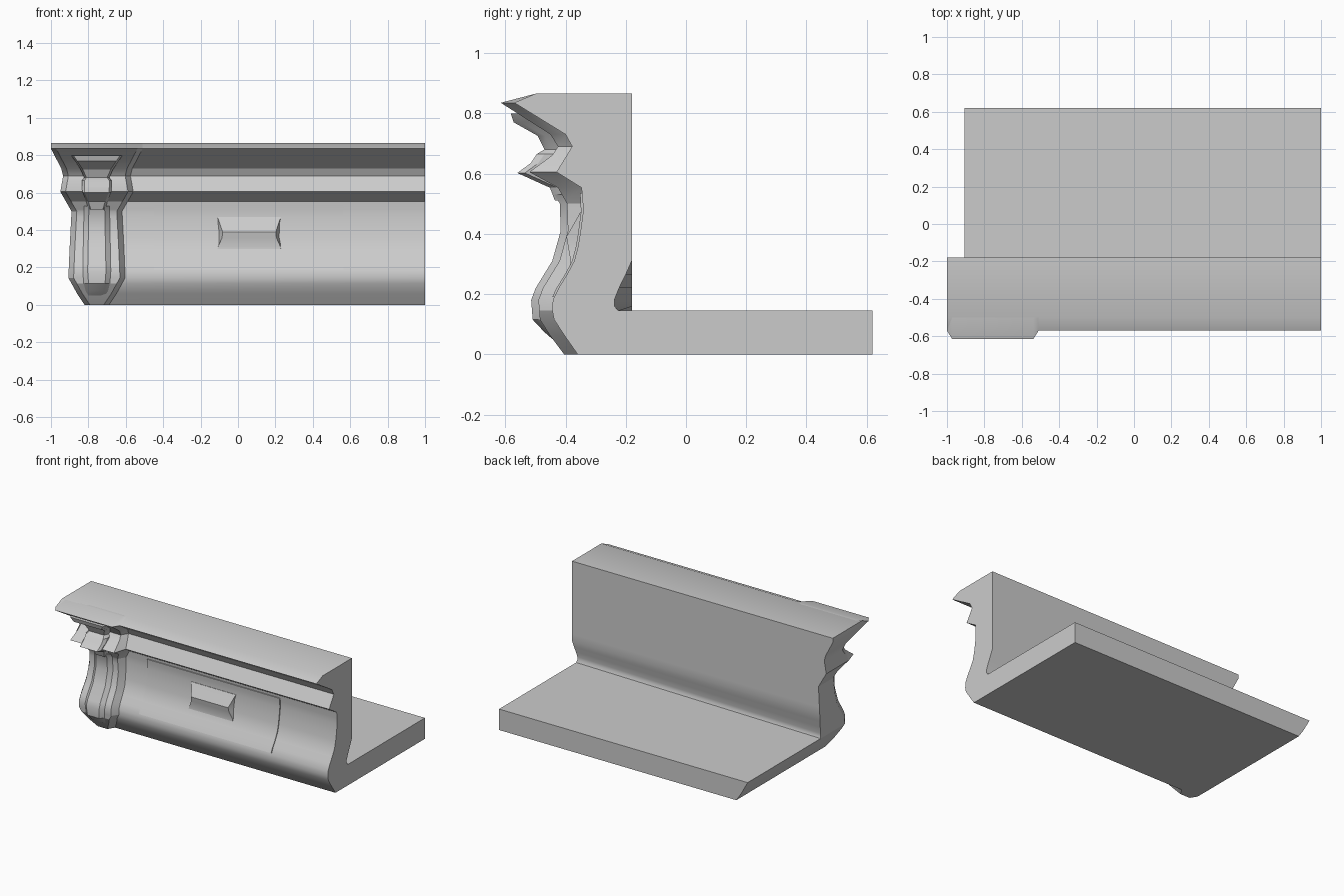
import bpy, bmesh, math

if "Cube" in bpy.data.objects:
    bpy.data.objects.remove(bpy.data.objects["Cube"])

# Profiles: (z, value)
FRONT = [(0, -.36), (.06, -.402), (.115, -.438), (.145, -.444), (.18, -.442), (.22, -.423),
         (.265, -.395), (.31, -.371), (.36, -.358), (.41, -.35), (.47, -.342), (.51, -.343),
         (.553, -.347), (.605, -.43), (.69, -.378), (.73, -.4), (.835, -.57), (.865, -.5)]
LEFT = [(0, -.82), (.06, -.86), (.145, -.907), (.31, -.9), (.5, -.89), (.553, -.92),
        (.605, -.95), (.69, -.935), (.73, -.945), (.835, -1), (.865, -1)]
UNDERCUT = [(.145, -.225), (.16, -.238), (.18, -.238), (.22, -.222), (.265, -.2), (.31, -.18), (.865, -.18)]
PILASTER = [(0, -.405), (.06, -.45), (.115, -.485), (.18, -.49), (.22, -.475), (.31, -.42),
            (.41, -.392), (.5, -.395), (.553, -.425), (.605, -.52), (.66, -.445), (.69, -.425),
            (.73, -.45), (.835, -.615), (.865, -.5)]
CX = -.755


def at(table, z):
    if z <= table[0][0]:
        return table[0][1]
    for (a, va), (b, vb) in zip(table, table[1:]):
        if z <= b:
            return va + (vb - va) * (z - a) / (b - a)
    return table[-1][1]


def levels(lo, hi, *tables):
    zs = {lo, hi} | {z for t in tables for z, _ in t if lo < z < hi}
    return sorted(zs)


def loft(name, rings, angle=28):
    bm = bmesh.new()
    vs = [[bm.verts.new(p) for p in r] for r in rings]
    n = len(rings[0])
    for a, b in zip(vs, vs[1:]):
        for i in range(n):
            j = (i + 1) % n
            bm.faces.new((a[i], a[j], b[j], b[i]))
    bm.faces.new(vs[0][::-1])
    bm.faces.new(vs[-1])
    bmesh.ops.remove_doubles(bm, verts=bm.verts, dist=1e-5)
    bmesh.ops.recalc_face_normals(bm, faces=bm.faces)
    me = bpy.data.meshes.new(name)
    bm.to_mesh(me)
    bm.free()
    ob = bpy.data.objects.new(name, me)
    bpy.context.collection.objects.link(ob)
    bpy.ops.object.select_all(action='DESELECT')
    ob.select_set(True)
    bpy.context.view_layer.objects.active = ob
    bpy.ops.object.shade_smooth_by_angle(angle=math.radians(angle))
    return ob


# Moulded wall with base slab; the undercut fades out towards the left end
def body_ring(z, back_l, back_r):
    f, x = at(FRONT, z), at(LEFT, z)
    return [(x, f, z), (1, f, z), (1, back_r, z), (x, back_l, z)]


rings = []
for z in levels(0, .865, FRONT, LEFT, UNDERCUT):
    if z <= .145:
        rings.append(body_ring(z, .62, .62))
    if z >= .145:
        rings.append(body_ring(z, -.18, at(UNDERCUT, z)))
loft("moulded_wall_and_base", rings)

# Pilaster at the left end, following the moulding
rings = []
for z in levels(0, .865, FRONT, LEFT, PILASTER):
    f, o, w = at(FRONT, z), at(PILASTER, z), CX - at(LEFT, z)
    v = w - .028
    rings.append([(CX - w, f, z), (CX - v, o, z), (CX + v, o, z), (CX + w, f, z),
                  (CX + v, f + .02, z), (CX - v, f + .02, z)])
loft("pilaster", rings)

# Raised strip on the pilaster shaft
STRIP_W = [(.05, .045), (.075, .06), (.115, .07), (.18, .075), (.53, .068)]
rings = []
for z in levels(.05, .53, PILASTER, STRIP_W):
    o, w = at(PILASTER, z), at(STRIP_W, z)
    d = .024 * min(1, (z - .05) / .05)
    v = w - .026
    rings.append([(CX - w, o, z), (CX - v, o - d, z), (CX + v, o - d, z), (CX + w, o, z),
                  (CX + w, o + .02, z), (CX - w, o + .02, z)])
loft("pilaster_strip", rings)

# Flared bracket with keystone drop
BRACKET = [(.51, .032, -.435), (.553, .045, -.452), (.602, .065, -.56), (.635, .067, -.515),
           (.665, .067, -.495), (.68, .055, -.47), (.725, .075, -.492), (.77, .105, -.572),
           (.80, .125, -.582)]
rings = []
for z, w, y in BRACKET:
    rings.append([(CX - w - .012, y + .025, z), (CX - w, y, z), (CX + w, y, z),
                  (CX + w + .012, y + .025, z), (CX + w + .012, -.38, z), (CX - w - .012, -.38, z)])
loft("bracket", rings)

# Thin panel hugging the curved face
rings = []
for z in levels(.19, .535, FRONT):
    f = at(FRONT, z)
    rings.append([(-.45, f - .007, z), (.565, f - .007, z), (.565, f + .01, z), (-.45, f + .01, z)])
loft("thin_panel", rings)

# Wedge-shaped boss in the panel
rings = []
for z, y, inset in [(.295, -.385, 0), (.31, -.383, .003), (.36, -.392, .025),
                    (.39, -.397, .028), (.455, -.36, .006), (.47, -.352, 0)]:
    back = at(FRONT, z) + .01
    rings.append([(-.11 + inset, y, z), (.23 - inset, y, z), (.23, back, z), (-.11, back, z)])
loft("center_boss", rings)
